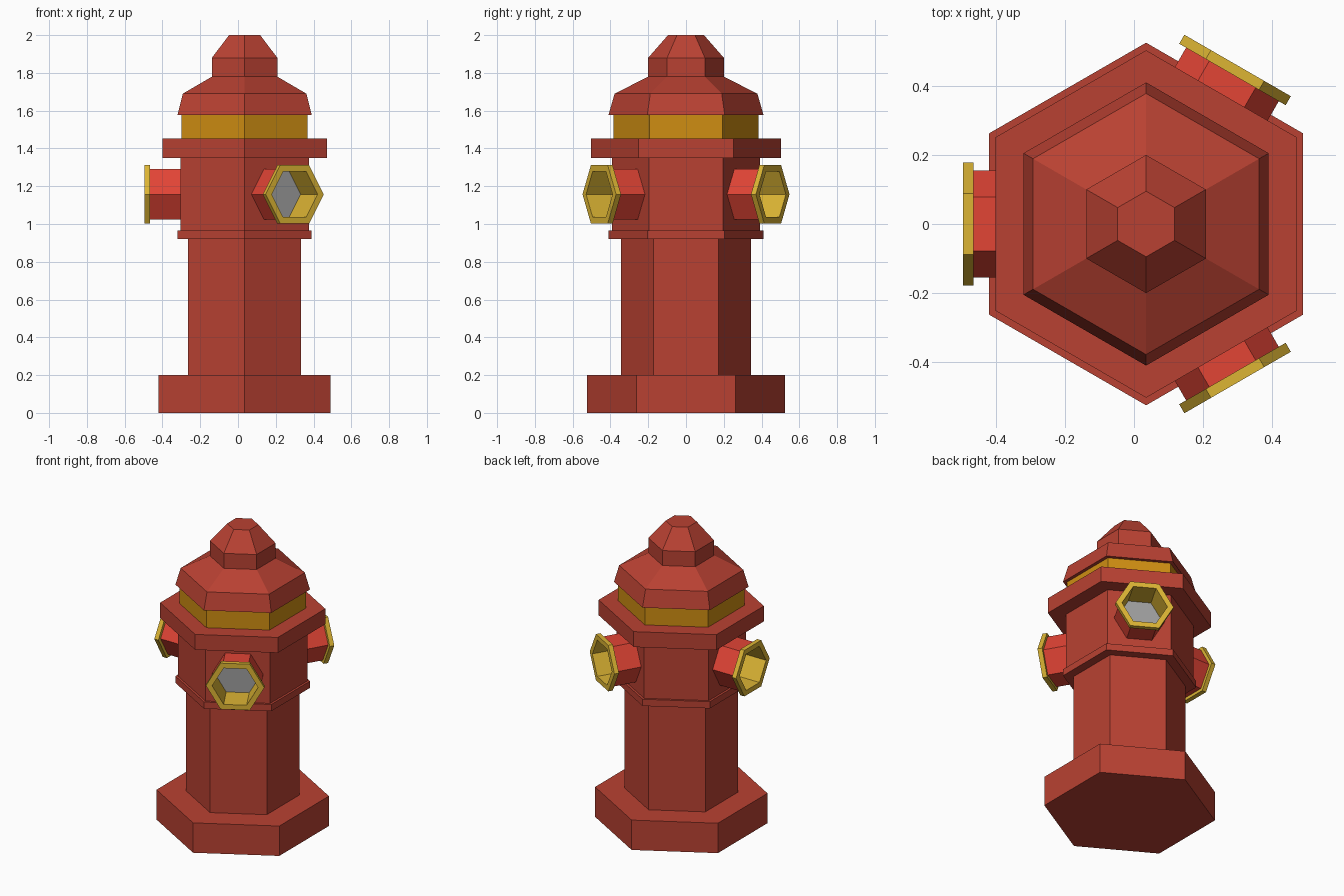
import bpy, bmesh
from math import cos, sin, pi, radians
from mathutils import Matrix, Vector

cube = bpy.data.objects.get("Cube")
if cube:
    bpy.data.objects.remove(cube, do_unlink=True)


def material(name, rgb):
    m = bpy.data.materials.new(name)
    m.use_nodes = True
    m.diffuse_color = (*rgb, 1)
    m.node_tree.nodes["Principled BSDF"].inputs["Base Color"].default_value = (*rgb, 1)
    return m


body_red = material("body red", (0.485, 0.053, 0.032))
bright_red = material("bright red", (0.76, 0.058, 0.036))
brass = material("brass", (0.72, 0.46, 0.034))
deep_gold = material("deep gold", (0.62, 0.27, 0.006))
grey = material("grey", (0.34, 0.34, 0.34))

AXIS = Matrix.Translation((0.035, 0, 0))


def hex_loft(name, profile, mats, matrix=AXIS, bottom=True, top=True):
    """Six-sided solid from (radius, height) pairs; the last material colours the end cap."""
    bm = bmesh.new()
    rings = [[bm.verts.new(matrix @ Vector((r * cos(pi / 2 + i * pi / 3),
                                            r * sin(pi / 2 + i * pi / 3), h)))
              for i in range(6)] for r, h in profile]
    for low, high in zip(rings, rings[1:]):
        for i in range(6):
            j = (i + 1) % 6
            bm.faces.new((low[i], low[j], high[j], high[i]))
    if bottom:
        bm.faces.new(rings[0][::-1])
    if top:
        bm.faces.new(rings[-1]).material_index = len(mats) - 1
    mesh = bpy.data.meshes.new(name)
    bm.to_mesh(mesh)
    bm.free()
    for m in mats:
        mesh.materials.append(m)
    obj = bpy.data.objects.new(name, mesh)
    bpy.context.collection.objects.link(obj)
    return obj


# Stacked body
hex_loft("base", [(0.525, 0), (0.525, 0.2)], [body_red])
hex_loft("barrel", [(0.345, 0.2), (0.345, 0.92)], [body_red])
hex_loft("collar", [(0.41, 0.92), (0.41, 0.965)], [body_red])
hex_loft("upper_barrel", [(0.393, 0.965), (0.393, 1.35)], [body_red])
hex_loft("flange", [(0.503, 1.35), (0.503, 1.453)], [body_red])
hex_loft("gold_band", [(0.385, 1.453), (0.385, 1.578)], [deep_gold])
hex_loft("bonnet", [(0.41, 1.578), (0.378, 1.69), (0.2, 1.78),
                    (0.2, 1.88), (0.095, 2.0)], [body_red])

# Three hollow outlets around the upper barrel
for side, angle in (("right", 180), ("front_left", -60), ("back_left", 60)):
    place = (Matrix.Translation((0.035, 0, 1.157)) @ Matrix.Rotation(radians(angle), 4, 'Z')
             @ Matrix.Rotation(pi / 2, 4, 'Y'))
    hex_loft(side + "_outlet_pipe", [(0.155, 0.32), (0.155, 0.5)], [bright_red],
             place, bottom=False, top=False)
    # Rim turns inward to the bore, which ends in a grey floor
    hex_loft(side + "_outlet_rim", [(0.15, 0.5), (0.178, 0.5), (0.178, 0.53),
                                    (0.14, 0.53), (0.14, 0.35)], [brass, grey],
             place, bottom=False)
